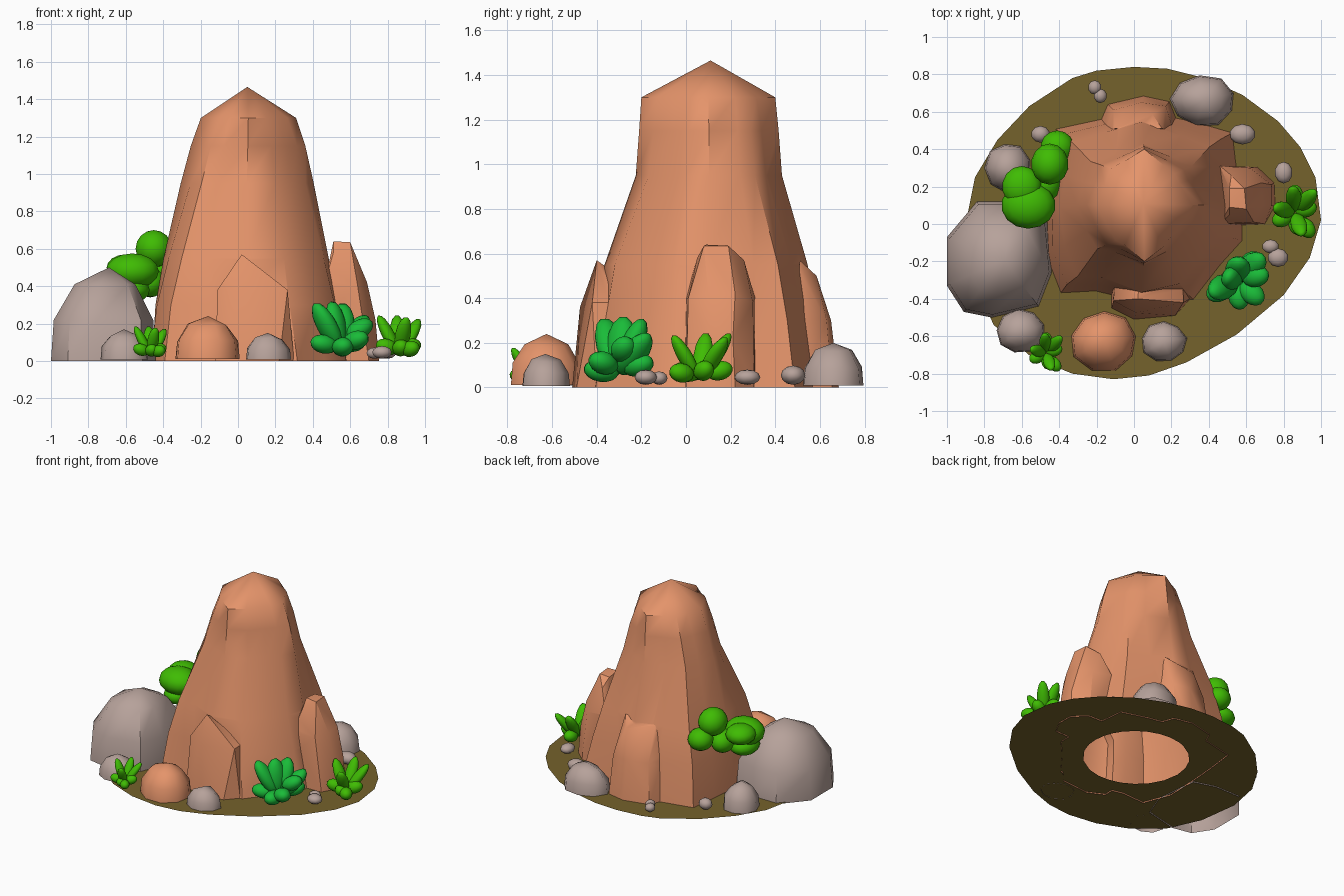
import bpy, bmesh, math, random
from mathutils import Vector, Matrix

if "Cube" in bpy.data.objects:
    bpy.data.objects.remove(bpy.data.objects["Cube"])

random.seed(4)


def material(name, rgb):
    m = bpy.data.materials.new(name)
    m.diffuse_color = (*rgb, 1)
    m.use_nodes = True
    m.node_tree.nodes["Principled BSDF"].inputs["Base Color"].default_value = m.diffuse_color
    return m


CLAY = material("orange clay rock", (0.78, 0.295, 0.145))
GREY = material("warm grey stone", (0.47, 0.36, 0.325))
LIME = material("lime leaf", (0.05, 0.50, 0.001))
GREEN = material("deep green leaf", (0.010, 0.50, 0.040))
SOIL = material("olive soil", (0.178, 0.122, 0.025))


def finish(name, bm, mat, angle=35):
    bmesh.ops.recalc_face_normals(bm, faces=bm.faces)
    me = bpy.data.meshes.new(name)
    bm.to_mesh(me)
    bm.free()
    ob = bpy.data.objects.new(name, me)
    bpy.context.collection.objects.link(ob)
    me.materials.append(mat)
    smooth(ob, angle)
    return ob


def smooth(ob, angle):
    bpy.ops.object.select_all(action='DESELECT')
    ob.select_set(True)
    bpy.context.view_layer.objects.active = ob
    bpy.ops.object.shade_smooth_by_angle(angle=math.radians(angle))


def loft(name, rings, apex, mat, angle=35, base=False):
    """Skin stacked rings and close them at an apex; the bottom is open unless base is set."""
    bm = bmesh.new()
    vs = [[bm.verts.new(p) for p in r] for r in rings]
    n = len(vs[0])
    for a, b in zip(vs, vs[1:]):
        for i in range(n):
            j = (i + 1) % n
            bm.faces.new((a[i], a[j], b[j], b[i]))
    top = bm.verts.new(apex)
    for i in range(n):
        bm.faces.new((vs[-1][i], vs[-1][(i + 1) % n], top))
    if base:
        bm.faces.new(vs[0])
    return finish(name, bm, mat, angle)


def hull(name, points, mat):
    bm = bmesh.new()
    for p in points:
        bm.verts.new(p)
    bmesh.ops.convex_hull(bm, input=bm.verts)
    bmesh.ops.delete(bm, geom=[v for v in bm.verts if not v.link_faces], context='VERTS')
    return finish(name, bm, mat)


def ellipsoid(bm, matrix, seg=14, rings=8):
    bmesh.ops.create_uvsphere(bm, u_segments=seg, v_segments=rings, radius=1, matrix=matrix)


def boulder(name, x, y, rx, ry, h, mat, n=9):
    turn = random.random()
    jit = [random.uniform(0.94, 1.05) for _ in range(n)]
    rings = []
    for z, s in ((0.05, 1), (0.45, 0.95), (0.8, 0.62)):
        rings.append([(x + rx * s * jit[i] * math.cos((i + turn) * math.tau / n),
                       y + ry * s * jit[i] * math.sin((i + turn) * math.tau / n),
                       h * z * (1 if z < .1 else random.uniform(.92, 1.06))) for i in range(n)])
    loft(name, rings, (x, y, h), mat, 60)


def plant(name, root, tips, blobs, width, blob, mat, scale=1.0, move=(0, 0, 0)):
    """Upright leaves from one root to each tip, with plump low leaves around it."""
    bm = bmesh.new()
    root = Vector(root)
    place = Matrix.Translation(root + Vector(move)) @ Matrix.Scale(scale, 4)
    for t in tips:
        d = Vector(t) - root
        rot = d.to_track_quat('X', 'Z').to_matrix().to_4x4()
        size = Matrix.Diagonal((d.length * 0.47, width, width * 0.75, 1))
        ellipsoid(bm, place @ Matrix.Translation(d * 0.53) @ rot @ size)
    for b in blobs:
        d = Vector(b) - root
        rot = Vector((d.x, d.y, abs(d.z) * .5)).to_track_quat('X', 'Z').to_matrix().to_4x4()
        ellipsoid(bm, place @ Matrix.Translation(d) @ rot @ Matrix.Diagonal((*blob, 1)))
    finish(name, bm, mat, 60)


# Soil sheet with an oval hole below the hollow rock
outline = [(1.0, 0.02), (0.97, 0.25), (0.89, 0.41), (0.77, 0.55), (0.58, 0.69), (0.38, 0.78),
           (0.18, 0.83), (0, 0.84), (-0.2, 0.82), (-0.33, 0.78), (-0.56, 0.63), (-0.73, 0.45),
           (-0.85, 0.25), (-0.9, 0), (-0.86, -0.3), (-0.75, -0.54), (-0.55, -0.71), (-0.33, -0.8),
           (-0.11, -0.83), (0.08, -0.81), (0.28, -0.74), (0.55, -0.59), (0.8, -0.38), (0.94, -0.18)]
bm = bmesh.new()
outer, inner = [], []
for x, y in outline:
    a = math.atan2(y, x)
    outer.append(bm.verts.new((x, y, .009)))
    inner.append(bm.verts.new((0.04 + 0.37 * math.cos(a), 0.07 + 0.36 * math.sin(a), .009)))
for i in range(len(outline)):
    j = (i + 1) % len(outline)
    bm.faces.new((outer[i], outer[j], inner[j], inner[i]))
finish("soil_disc", bm, SOIL)

# Main rock: lumpy base blending towards a rounded diamond top
shape = [(1, 0), (.93, .5), (.9, .78), (.5, .9), (0, 1), (-.45, .92), (-.9, .82), (-.95, .4),
         (-.98, 0), (-1, -.5), (-.85, -.9), (-.5, -.88), (0, -1), (.5, -.97), (.78, -.6), (1, -.35)]
# height, x min, x max, y min, y max, blend towards diamond
levels = [(0, -.47, .58, -.42, .60, 0), (.3, -.45, .53, -.39, .575, .1),
          (.55, -.405, .485, -.365, .545, .23), (.95, -.31, .405, -.225, .43, .47),
          (1.15, -.255, .36, -.21, .415, .57), (1.3, -.20, .31, -.20, .40, .7)]
rings = []
for z, x0, x1, y0, y1, t in levels:
    ring = []
    for u, v in shape:
        s = t * (.7 if u < 0 < v else 1)  # the back left corner stays fuller
        k = 1 - s + s / (abs(u) + abs(v))
        ring.append(((x0 + x1) / 2 + u * k * (x1 - x0) / 2, (y0 + y1) / 2 + v * k * (y1 - y0) / 2, z))
    rings.append(ring)
rock = loft("main_rock", rings, (.05, .11, 1.465), CLAY, 65, base=True)

# Slabs leaning on the main rock
slabs = [
    hull("front_slab", [(-.12, -.45, 0), (0, -.51, 0), (.22, -.49, 0), (.30, -.4, 0), (-.12, -.3, 0),
                        (.3, -.3, 0), (-.11, -.41, .38), (.01, -.475, .36), (.265, -.42, .38),
                        (.26, -.3, .38), (-.1, -.3, .38), (.02, -.40, .57), (.03, -.3, .5)], CLAY),
    hull("right_slab", [(.46, -.01, 0), (.70, 0, 0), (.755, .1, 0), (.75, .22, 0), (.66, .305, 0),
                        (.46, .31, 0), (.46, 0, .4), (.64, .01, .4), (.735, .1, .22), (.735, .21, .22),
                        (.69, .1, .42), (.68, .22, .42), (.62, .30, .38), (.46, .31, .4),
                        (.51, .05, .58), (.60, .08, .635), (.59, .19, .635), (.51, .09, .64),
                        (.51, .19, .63), (.52, .26, .57)], CLAY),
    hull("back_slab", [(-.20, .5, 0), (-.14, .64, 0), (.05, .685, 0), (.19, .655, 0), (.25, .5, 0),
                       (-.16, .5, .35), (-.11, .61, .3), (.04, .65, .3), (.17, .63, .3),
                       (.21, .5, .35), (-.05, .58, .48), (.1, .585, .5), (-.10, .51, .55),
                       (.15, .51, .57)], CLAY)]

# Merge the slabs into one hollow shell, then open its underside
for s in slabs:
    mod = rock.modifiers.new("union", 'BOOLEAN')
    mod.operation, mod.solver, mod.object = 'UNION', 'EXACT', s
    bpy.ops.object.select_all(action='DESELECT')
    rock.select_set(True)
    bpy.context.view_layer.objects.active = rock
    while rock.modifiers[0] != mod:
        bpy.ops.object.modifier_move_to_index(modifier=mod.name, index=0)
    bpy.ops.object.modifier_apply(modifier=mod.name)
    bpy.data.objects.remove(s)
bm = bmesh.new()
bm.from_mesh(rock.data)
under = [f for f in bm.faces if all(v.co.z < 0.001 for v in f.verts)]
bmesh.ops.delete(bm, geom=under, context='FACES')
bm.to_mesh(rock.data)
bm.free()
smooth(rock, 45)

# Large grey boulder on the left
base = [(-1, -.07), (-1, -.33), (-.91, -.47), (-.76, -.5), (-.51, -.44), (-.44, -.26),
        (-.47, .07), (-.63, .12), (-.84, .12)]
cx, cy = -.70, -.19
rings = [[(cx + (x - cx) * s, cy + (y - cy) * s, z) for x, y in base]
         for z, s in ((0, 1), (.22, .95), (.41, .58))]
loft("large_grey_boulder", rings, (-.69, -.19, .5), GREY, 45)

# Smaller boulders: x, y, half widths, height
boulder("clay_boulder", -.16, -.625, .18, .165, .24, CLAY)
for name, *v in (("left_back_boulder", -.67, .30, .125, .135, .2),
                 ("back_boulder", .37, .66, .175, .14, .2),
                 ("left_front_boulder", -.61, -.575, .13, .12, .17),
                 ("front_boulder", .16, -.63, .12, .11, .15)):
    boulder(name, *v, GREY)

# Pebbles: x, y, half widths, half height
bm = bmesh.new()
for x, y, rx, ry, rz in ((.58, .48, .07, .055, .043), (.80, .275, .048, .058, .034),
                         (.73, -.12, .045, .037, .03), (.77, -.18, .055, .05, .034),
                         (-.21, .73, .036, .038, .03), (-.18, .685, .035, .038, .03),
                         (-.5, .48, .05, .045, .04)):
    ellipsoid(bm, Matrix.Translation((x, y, .012 + rz)) @ Matrix.Diagonal((rx, ry, rz, 1)), 10, 6)
finish("pebbles", bm, GREY, 50)

# Bush growing between the large boulder and the main rock
bm = bmesh.new()
for x, y, z, rx, ry, rz in ((-.41, .41, .49, .09, .09, .08), (-.45, .32, .60, .10, .11, .10),
                            (-.60, .20, .50, .105, .11, .07), (-.565, .10, .48, .145, .125, .095),
                            (-.57, .11, .38, .10, .12, .07), (-.47, .22, .42, .08, .10, .08)):
    ellipsoid(bm, Matrix.Translation((x, y, z)) @ Matrix.Diagonal((rx, ry, rz, 1)))
finish("bush", bm, LIME, 60)

# Leafy plants
lime_tips = [(.75, .09, .245), (.85, .20, .245), (.97, .18, .225), (.90, -.06, .235)]
lime_blobs = [(.795, .03, .075), (.92, .08, .075), (.92, -.02, .065), (.87, .0, .07), (.86, .15, .075)]
for name, s, move in (("right_plant", 1, (0, 0, 0)), ("front_plant", .74, (-1.33, -.75, -.003))):
    plant(name, (.86, .06, .03), lime_tips, lime_blobs, .043, (.062, .045, .043), LIME, s, move)
plant("deep_green_plant", (.55, -.3, .05),
      [(.41, -.37, .31), (.56, -.19, .31), (.69, -.17, .24), (.50, -.28, .32)],
      [(.63, -.37, .11), (.46, -.355, .09), (.56, -.38, .075), (.62, -.215, .10), (.65, -.28, .17)],
      .068, (.08, .058, .05), GREEN)
